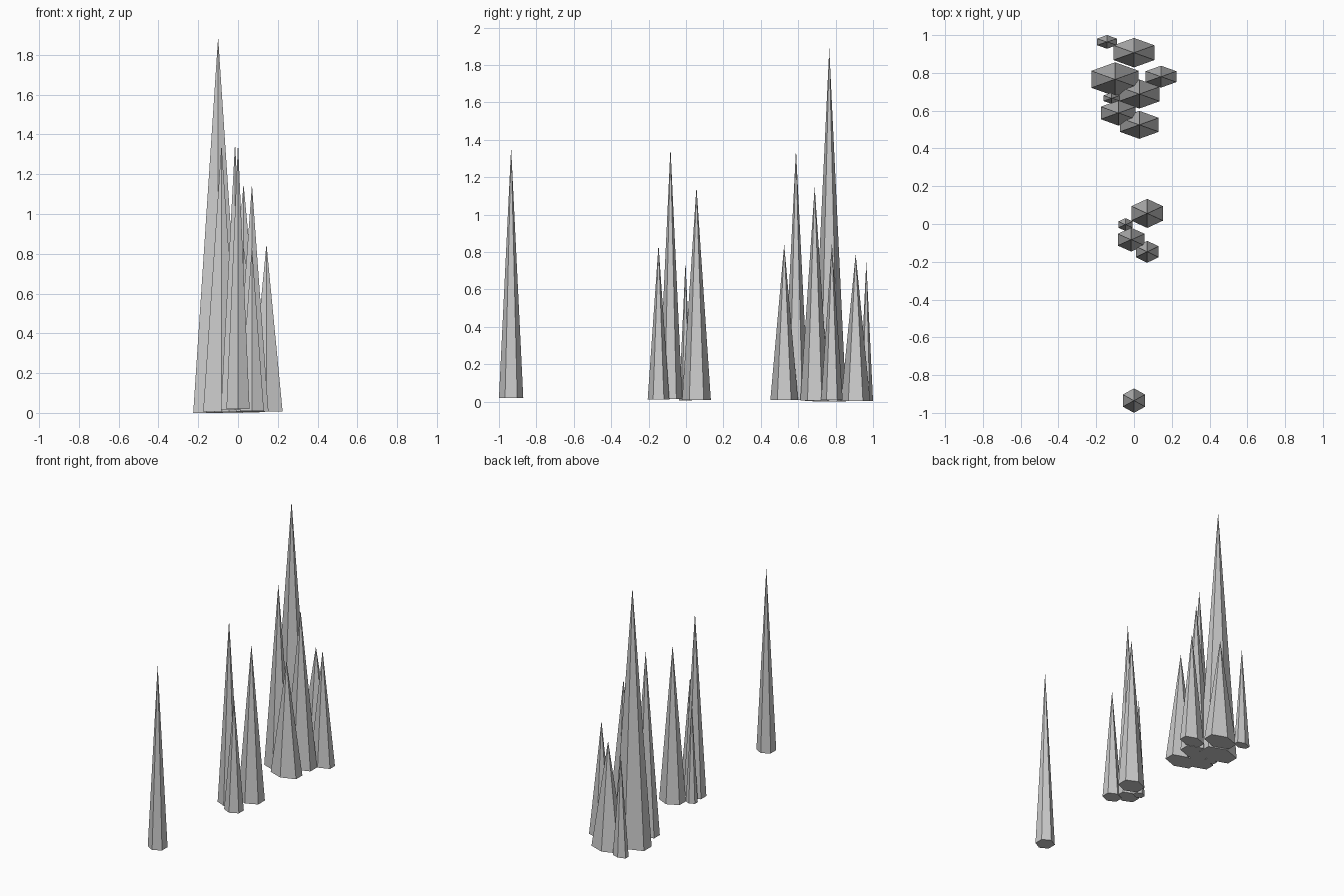
import bpy, bmesh
from mathutils import Matrix


def spike(name, x, y, half_x, half_y, base, top):
    """Closed six-sided spike with corners facing front and back."""
    bm = bmesh.new()
    bmesh.ops.create_cone(bm, cap_ends=True, segments=6, radius1=1, radius2=0, depth=1,
                          matrix=Matrix.Translation((0, 0, 0.5)))
    bmesh.ops.remove_doubles(bm, verts=bm.verts, dist=1e-5)
    bmesh.ops.scale(bm, vec=(half_x / 0.866, half_y, top - base), verts=bm.verts)
    mesh = bpy.data.meshes.new(name)
    bm.to_mesh(mesh)
    bm.free()
    obj = bpy.data.objects.new(name, mesh)
    obj.location = (x, y, base)
    bpy.context.collection.objects.link(obj)


# x, y, half width, half depth, base height, tip height
clusters = {
    "single_spike": [(0, -0.935, 0.058, 0.065, 0.02, 1.36)],
    "middle_spike": [
        (0.07, 0.056, 0.083, 0.077, 0.008, 1.15),
        (-0.045, -0.003, 0.037, 0.034, 0.005, 0.75),
        (-0.015, -0.083, 0.071, 0.063, 0.015, 1.36),
        (0.07, -0.147, 0.06, 0.058, 0.01, 0.84),
    ],
    "rear_spike": [
        (-0.10, 0.766, 0.125, 0.09, 0.0, 1.89),
        (0.0, 0.907, 0.108, 0.078, 0.003, 0.79),
        (0.143, 0.78, 0.081, 0.058, 0.008, 0.85),
        (0.028, 0.688, 0.107, 0.077, 0.005, 1.15),
        (-0.083, 0.588, 0.092, 0.067, 0.008, 1.35),
        (0.028, 0.525, 0.103, 0.074, 0.008, 0.84),
        (-0.143, 0.964, 0.052, 0.036, 0.003, 0.75),
        (-0.118, 0.666, 0.043, 0.03, 0.003, 0.75),
    ],
}
for name, spikes in clusters.items():
    for i, values in enumerate(spikes, 1):
        spike(f"{name}_{i}", *values)
